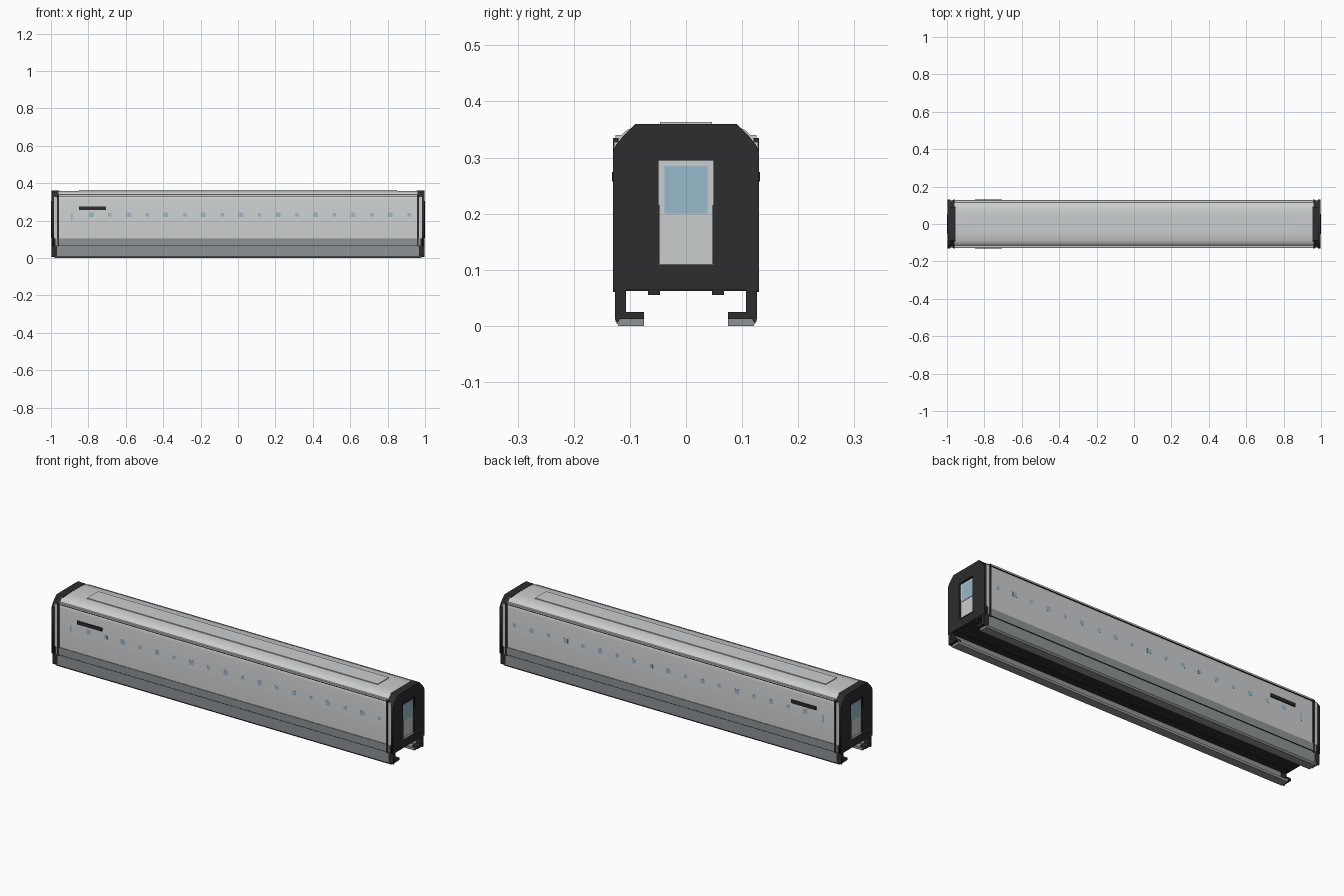
import bpy, bmesh, math

if "Cube" in bpy.data.objects:
    bpy.data.objects.remove(bpy.data.objects["Cube"])


def mat(name, r, g, b):
    m = bpy.data.materials.new(name)
    m.diffuse_color = (r, g, b, 1)
    m.use_nodes = True
    m.node_tree.nodes["Principled BSDF"].inputs["Base Color"].default_value = m.diffuse_color
    return m


WALL = mat("light_grey", 0.59, 0.61, 0.62)
SKIRT = mat("mid_grey", 0.27, 0.29, 0.30)
BLACK = mat("black", 0.026, 0.026, 0.027)
GLASS = mat("window_blue", 0.31, 0.48, 0.60)


def add(name, mesh, m):
    ob = bpy.data.objects.new(name, mesh)
    bpy.context.collection.objects.link(ob)
    mesh.materials.clear()
    mesh.materials.append(m)
    return ob


def prism(name, pts, x0, x1, m, smooth=False):
    """Extrude a (y, z) outline along x."""
    bm = bmesh.new()
    f = bm.faces.new([bm.verts.new((x0, y, z)) for y, z in pts])
    r = bmesh.ops.extrude_face_region(bm, geom=[f])
    for v in r["geom"]:
        if isinstance(v, bmesh.types.BMVert):
            v.co.x = x1
    bmesh.ops.recalc_face_normals(bm, faces=bm.faces)
    me = bpy.data.meshes.new(name)
    bm.to_mesh(me)
    bm.free()
    ob = add(name, me, m)
    if smooth:
        bpy.ops.object.select_all(action="DESELECT")
        ob.select_set(True)
        bpy.context.view_layer.objects.active = ob
        bpy.ops.object.shade_smooth_by_angle(angle=math.radians(40))
    return ob


def box(name, x, y, z, m):
    y, z = sorted(y), sorted(z)
    x = sorted(x)
    return prism(name, [(y[0], z[0]), (y[1], z[0]), (y[1], z[1]), (y[0], z[1])],
                 x[0], x[1], m)


def mirrored(half):
    return half + [(-y, z) for y, z in reversed(half)]


def frame(name, outer, inner, x0, x1, m):
    """Outline with a hole, extruded along x."""
    cu = bpy.data.curves.new(name, "CURVE")
    cu.dimensions = "2D"
    cu.fill_mode = "BOTH"
    cu.extrude = abs(x1 - x0) / 2
    for pts in (outer, inner):
        sp = cu.splines.new("POLY")
        sp.points.add(len(pts) - 1)
        for p, (y, z) in zip(sp.points, pts):
            p.co = (y, z, 0, 1)
        sp.use_cyclic_u = True
    tmp = bpy.data.objects.new(name + "_curve", cu)
    bpy.context.collection.objects.link(tmp)
    dg = bpy.context.evaluated_depsgraph_get()
    me = bpy.data.meshes.new_from_object(tmp.evaluated_get(dg))
    bpy.data.objects.remove(tmp)
    mid = (x0 + x1) / 2
    for v in me.vertices:
        y, z, d = v.co
        v.co = (mid + d, y, z)
    return add(name, me, m)


# Main body shell with rounded roof, and the dark floor
shell = mirrored([(0.126, 0.066), (0.126, 0.315), (0.123, 0.328), (0.116, 0.339),
                  (0.105, 0.349), (0.09, 0.356), (0.05, 0.359)])
prism("body_shell", shell, -0.96, 0.96, WALL, True)
box("underfloor", (-0.985, 0.985), (-0.125, 0.125), (0.062, 0.067), BLACK)
box("roof_panel", (-0.85, 0.85), (-0.046, 0.046), (0.355, 0.363), WALL)

for s in (-1, 1):
    # Side skirts with inward bottom lip
    box("upper_skirt", (-0.975, 0.975), (s * 0.12, s * 0.129), (0.066, 0.105), SKIRT)
    prism("lower_skirt", [(s * y, z) for y, z in
          [(0.12, 0), (0.126, 0.008), (0.126, 0.066), (0.11, 0.066), (0.11, 0.013),
           (0.075, 0.013), (0.075, 0)]], -0.98, 0.98, SKIRT)
    box("skirt_seam", (-0.97, 0.97), (s * 0.12, s * 0.1295), (0.064, 0.067), BLACK)
    # Roof gutter
    box("gutter", (-0.96, 0.96), (s * 0.112, s * 0.126), (0.332, 0.34), WALL)
    box("gutter_shadow_gap", (-0.96, 0.96), (s * 0.112, s * 0.1275), (0.329, 0.332), BLACK)
    # Destination display and narrow end window
    box("side_display", (-0.85, -0.705), (s * 0.12, s * 0.132), (0.257, 0.274), BLACK)
    box("end_window", (-0.894, -0.884), (s * 0.12, s * 0.1265), (0.2, 0.24), GLASS)
    # Row of small window marks, alternately larger and smaller
    for i in range(18):
        r = 0.012 if i % 2 == 0 else 0.009
        x = -0.785 + i * 0.1
        box("side_window", (x - r, x + r), (s * 0.12, s * 0.1265),
            (0.23 - r, 0.23 + r), GLASS)
    # Underfloor rails
    box("underfloor_rail", (-0.985, 0.985), (s * 0.046, s * 0.068), (0.055, 0.063), BLACK)

# End caps
collar = mirrored([(0.126, 0.064), (0.126, 0.31), (0.114, 0.335), (0.088, 0.36)])
face = mirrored([(0.13, 0.064), (0.13, 0.31), (0.125, 0.322), (0.113, 0.337),
                 (0.09, 0.36)])
door_hole = [(-0.049, 0.108), (0.049, 0.108), (0.049, 0.295), (-0.049, 0.295)]
for e in (-1, 1):
    prism("end_collar", collar, e * 0.955, e * 0.985, BLACK)
    frame("end_face", face, door_hole, e * 0.985, e * 0.998, BLACK)
    frame("door_surround",
          [(-0.053, 0.106), (0.053, 0.106), (0.053, 0.305), (-0.053, 0.305)],
          door_hole, e * 0.996, e * 1.0, BLACK)
    # Recessed door with window and sill
    box("end_door", (e * 0.982, e * 0.989), (-0.05, 0.05), (0.107, 0.296), WALL)
    box("door_window", (e * 0.985, e * 0.991), (-0.038, 0.038), (0.2, 0.285), GLASS)
    box("door_sill", (e * 0.985, e * 0.9995), (-0.048, 0.048), (0.107, 0.11), SKIRT)
    for s in (-1, 1):
        box("door_handrail", (e * 0.988, e * 0.9995), (s * 0.047, s * 0.05),
            (0.11, 0.215), BLACK)
        # Light strip and dark trim on the cap side
        box("cap_light_strip", (e * 0.967, e * 0.984), (s * 0.12, s * 0.128),
            (0.105, 0.328), WALL)
        box("cap_trim", (e * 0.956, e * 0.966), (s * 0.12, s * 0.13), (0.06, 0.335), BLACK)
        # Corner leg below the end face
        prism("corner_leg", [(s * y, z) for y, z in
              [(0.122, 0.005), (0.1265, 0.012), (0.1265, 0.066), (0.107, 0.066),
               (0.107, 0.025), (0.075, 0.025), (0.075, 0.012), (0.118, 0.012)]],
              e * 0.967, e * 0.997, BLACK)
